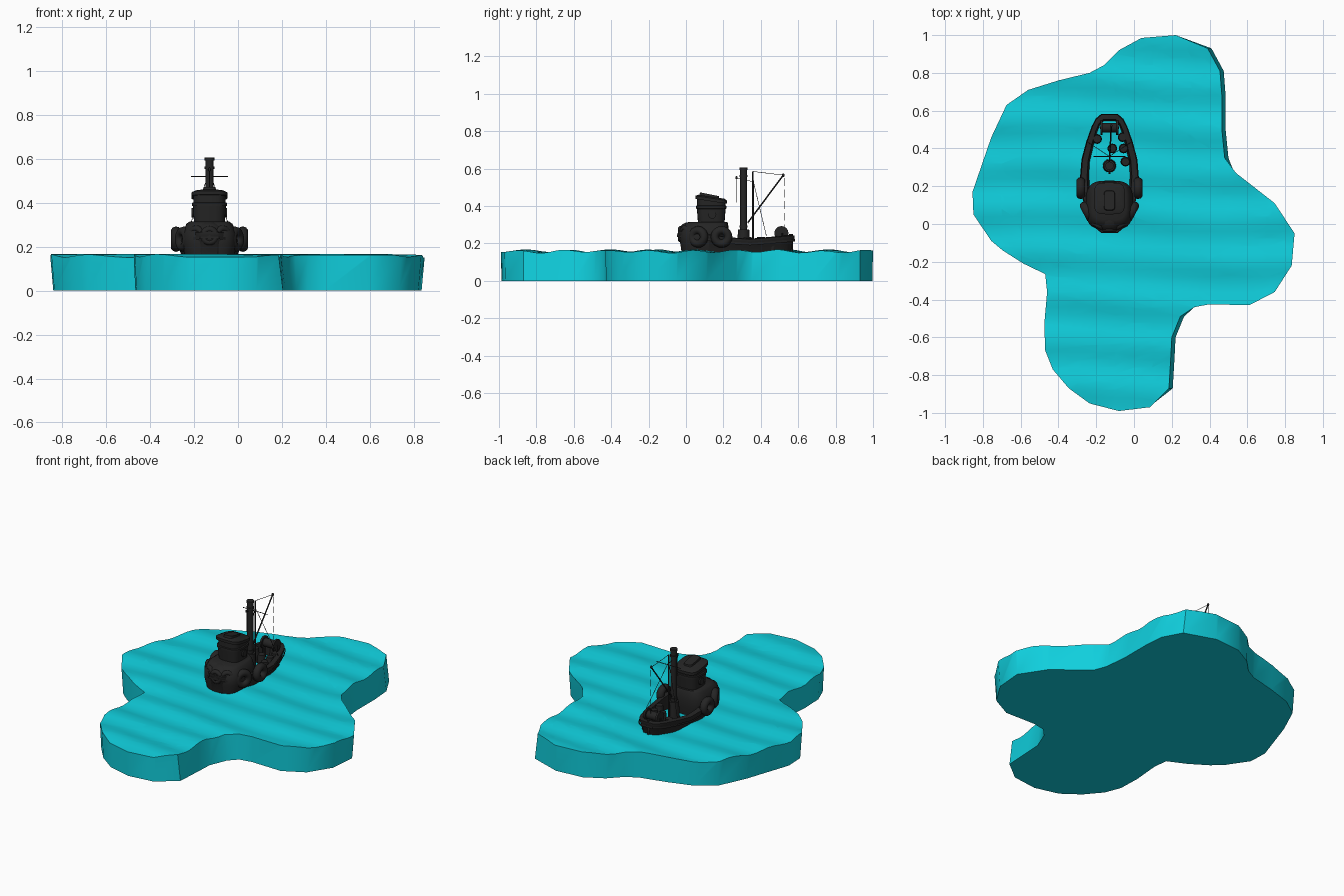
import bpy, bmesh, math
from mathutils import Vector, Matrix

old = bpy.data.objects.get("Cube")
if old:
    bpy.data.objects.remove(old, do_unlink=True)


def material(name, rgb):
    m = bpy.data.materials.new(name)
    m.use_nodes = True
    m.diffuse_color = (*rgb, 1)
    m.node_tree.nodes["Principled BSDF"].inputs["Base Color"].default_value = (*rgb, 1)
    return m


WATER = material("turquoise water", (0.005, 0.62, 0.72))
IRON = material("charcoal iron", (0.018, 0.018, 0.018))
CX = -0.13  # boat centreline


def finish(bm, name, mat, angle=40):
    bmesh.ops.recalc_face_normals(bm, faces=bm.faces)
    mesh = bpy.data.meshes.new(name)
    bm.to_mesh(mesh)
    bm.free()
    ob = bpy.data.objects.new(name, mesh)
    bpy.context.collection.objects.link(ob)
    mesh.materials.append(mat)
    bpy.ops.object.select_all(action='DESELECT')
    ob.select_set(True)
    bpy.context.view_layer.objects.active = ob
    bpy.ops.object.shade_smooth_by_angle(angle=math.radians(angle))
    return ob


def loft(name, rings, closed=False):
    """Skin a stack of equal loops; cap the ends or join last to first."""
    bm = bmesh.new()
    loops = [[bm.verts.new(p) for p in r] for r in rings]
    n = len(loops[0])
    pairs = list(zip(loops, loops[1:]))
    if closed:
        pairs.append((loops[-1], loops[0]))
    for a, b in pairs:
        for i in range(n):
            j = (i + 1) % n
            bm.faces.new((a[i], a[j], b[j], b[i]))
    if not closed:
        bm.faces.new(loops[0])
        bm.faces.new(loops[-1])
    return finish(bm, name, IRON)


def rod(name, a, b, r, r2=None, sides=8):
    a, b = Vector(a), Vector(b)
    d = b - a
    bm = bmesh.new()
    m = Matrix.Translation((a + b) / 2) @ d.to_track_quat('Z', 'Y').to_matrix().to_4x4()
    bmesh.ops.create_cone(bm, cap_ends=True, segments=sides, radius1=r,
                          radius2=r if r2 is None else r2, depth=d.length, matrix=m)
    return finish(bm, name, IRON)


def ball(name, pos, size):
    bm = bmesh.new()
    m = Matrix.Translation(pos) @ Matrix.Diagonal((*size, 1))
    bmesh.ops.create_uvsphere(bm, u_segments=16, v_segments=10, radius=1, matrix=m)
    return finish(bm, name, IRON)


def tire(name, pos, turn, major=0.036, minor=0.022):
    """Fender tire whose axle points along turn degrees in plan."""
    axis = Vector((math.cos(math.radians(turn)), math.sin(math.radians(turn)), 0))
    side, up, rings = Vector((-axis.y, axis.x, 0)), Vector((0, 0, 1)), []
    for i in range(20):
        t = math.tau * i / 20
        out = side * math.cos(t) + up * math.sin(t)
        rings.append([Vector(pos) + out * (major + minor * math.cos(u)) + axis * minor * 1.1 * math.sin(u)
                      for u in (math.tau * k / 10 for k in range(10))])
    return loft(name, rings, closed=True)


# Sea slab: outline cut into strips, then rippled
OUTLINE = [(.22, 1), (.04, .985), (-.08, .92), (-.16, .84), (-.235, .8), (-.4, .76), (-.56, .71),
           (-.675, .63), (-.755, .46), (-.8, .33), (-.855, .17), (-.85, .05), (-.755, -.09),
           (-.695, -.14), (-.585, -.21), (-.47, -.265), (-.46, -.36), (-.475, -.53), (-.47, -.67),
           (-.43, -.77), (-.345, -.87), (-.235, -.95), (-.08, -.99), (.085, -.97), (.185, -.87),
           (.195, -.7), (.2, -.6), (.245, -.49), (.32, -.44), (.4, -.425), (.61, -.43), (.745, -.36),
           (.835, -.22), (.85, -.05), (.745, .11), (.54, .27), (.48, .35), (.465, .5), (.465, .68),
           (.455, .81), (.39, .93)]


def ripple(x, y):
    return .158 + .007 * math.sin(27 * y + .8 * math.sin(3 * x)) + .003 * math.sin(7 * x + 11 * y)


def foot(x, y):
    """Base outline: tucked in, but spread at the right-hand bays."""
    bay = (.3 < y < .95 and x > .3) or (-.9 < y < -.45 and .1 < x < .3)
    return (x + .02, y) if bay else (x * .984, y * .996)


bm = bmesh.new()
top = [bm.verts.new((x, y, .16)) for x, y in OUTLINE]
base = [bm.verts.new((*foot(x, y), 0)) for x, y in OUTLINE]
for i in range(len(top)):
    j = (i + 1) % len(top)
    bm.faces.new((top[i], base[i], base[j], top[j]))
bm.faces.new(base)
lid = bm.faces.new(top)
bmesh.ops.triangulate(bm, faces=[lid])
for axis, step, count in ((Vector((0, 1, 0)), .04, 25), (Vector((1, 0, 0)), .1, 8)):
    for k in range(-count, count + 1):
        faces = [f for f in bm.faces if all(v.co.z > .1 for v in f.verts)]
        geom = faces + list({e for f in faces for e in f.edges} | {v for f in faces for v in f.verts})
        bmesh.ops.bisect_plane(bm, geom=geom, plane_co=axis * k * step, plane_no=axis, dist=1e-5)
for v in bm.verts:
    if v.co.z > .1:
        v.co.z = ripple(v.co.x, v.co.y)
finish(bm, "sea_slab", WATER)

# Hull: open shell with a thick gunwale
STATIONS = [(-.04, .04), (0, .085), (.08, .12), (.17, .14), (.25, .145), (.34, .138),
            (.43, .115), (.51, .088), (.55, .068), (.575, .04)]


def plan(z, inset=0, low=False):
    pts = [(w, y) for y, w in STATIONS] + [(-w, y) for y, w in reversed(STATIONS)]
    ring = []
    for w, y in pts:
        sheer = 0 if low else .045 * max(0, (.3 - y) / .34) + .018 * max(0, (y - .35) / .2)
        ring.append((CX + w * (1 - inset / .11), .265 + (y - .265) * (1 - inset / .3), z + sheer))
    return ring


loft("hull", [plan(.14, .018, True), plan(.19, .004), plan(.205, -.004), plan(.222, -.004),
              plan(.225, .008), plan(.225, .02), plan(.14, .03, True)], closed=True)
loft("rubbing_strake", [plan(.197, -.004), plan(.19, -.008), plan(.203, -.008)], closed=True)


# Aft body, cabin and roof are rounded blocks in plan
def oval(cy, rx, ry, z, power=.6, slope=0, n=28):
    ring = []
    for i in range(n):
        c, s = math.cos(math.tau * i / n), math.sin(math.tau * i / n)
        y = ry * math.copysign(abs(s) ** power, s)
        ring.append((CX + rx * math.copysign(abs(c) ** power, c), cy + y, z - slope * y))
    return ring


loft("aft_house", [oval(.1, .11, .12, .15), oval(.1, .125, .13, .21), oval(.1, .125, .13, .26),
                   oval(.11, .105, .115, .305), oval(.12, .09, .1, .315)])
ball("stern_hump", (CX, .02, .25), (.075, .065, .065))
loft("cabin", [oval(.135, .07, .07, .3), oval(.135, .075, .077, .385), oval(.135, .08, .082, .387),
               oval(.135, .08, .082, .4), oval(.135, .073, .076, .403), oval(.135, .073, .076, .43, .6, .15)])
loft("cabin_roof", [oval(.135, .082, .084, .425, .5, .15), oval(.135, .082, .084, .442, .5, .15),
                    oval(.135, .065, .07, .45, .5, .15)])
loft("roof_hatch", [oval(.125, .032, .055, .44, .4, .2), oval(.125, .028, .05, .463, .4, .2)])

# Fender tires along both sides and the stern
for s, side in ((1, "left"), (-1, "right")):
    tire(side + "_middle_tire", (CX + s * .152, .19, .235), 0 if s > 0 else 180)
    tire(side + "_aft_tire", (CX + s * .117, .065, .235), -28 if s > 0 else 208)
    tire(side + "_quarter_tire", (CX + s * .06, -.005, .255), -60 if s > 0 else 240, .028, .015)
    rod(side + "_porthole", (CX + s * .07, .14, .355), (CX + s * .081, .14, .355), .022, sides=16)
tire("stern_tire", (CX, -.028, .25), -90, .03, .014)

# Funnel
rod("funnel_base", (CX, .308, .15), (CX, .308, .275), .036, .03, 16)
rod("funnel", (CX, .308, .26), (CX, .308, .605), .018, sides=16)
for z in (.29, .56, .6):
    rod("funnel_band", (CX, .308, z - .006), (CX, .308, z + .006), .022, sides=16)

# Mast, boom and rigging
MAST_TOP, TIP = (CX, .358, .585), (CX + .01, .52, .565)
rod("mast", (CX, .358, .15), MAST_TOP, .006, .004)
rod("crosspiece", (CX - .085, .358, .52), (CX + .085, .358, .52), .002)
rod("boom", (CX, .33, .31), TIP, .004)
ball("boom_block", TIP, (.007, .007, .01))
rod("topping_line", MAST_TOP, TIP, .0015, sides=5)
for s in (-1, 1):
    rod("shroud", (CX, .358, .54), (CX + s * .11, .43, .24), .0015, sides=5)
rod("aft_stay", (CX, .358, .53), (CX, .27, .55), .0015, sides=5)
rod("lamp_line", (CX, .27, .42), (CX, .27, .55), .0015, sides=5)
ball("lamp", (CX, .27, .552), (.006, .006, .009))
for k in range(5):
    z = .55 - k * .062
    rod("hoist_line", (TIP[0], .525, z), (TIP[0], .525, z - .042), .0015, sides=5)

# Foredeck cargo and winch
for x, y in ((-.195, .45), (-.06, .46), (-.115, .4), (-.055, .4), (-.045, .33)):
    rod("barrel_lower", (x, y, .14), (x, y, .19), .021, .026, 12)
    rod("barrel_upper", (x, y, .19), (x, y, .235), .026, .021, 12)
rod("winch_drum", (CX - .04, .51, .255), (CX + .04, .51, .255), .026, sides=16)
for s in (-1, 1):
    rod("winch_flange", (CX + s * .036, .51, .255), (CX + s * .048, .51, .255), .038, sides=16)
    rod("winch_leg", (CX + s * .042, .51, .15), (CX + s * .042, .51, .255), .01)
rod("bow_post", (CX, .562, .15), (CX, .562, .25), .01)
